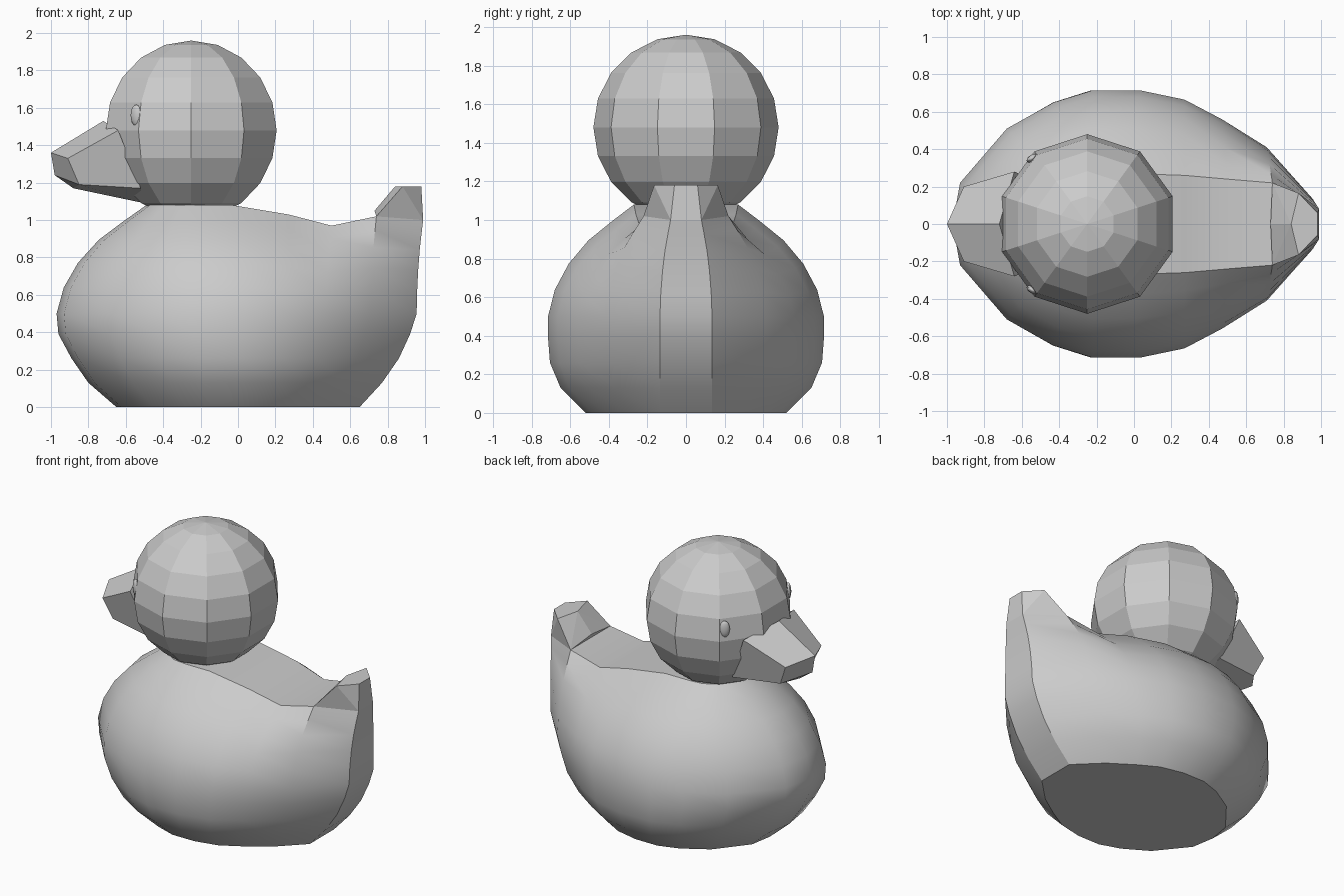
import bpy, bmesh, math
from mathutils import Matrix

if "Cube" in bpy.data.objects:
    bpy.data.objects.remove(bpy.data.objects["Cube"])


def finish(bm, name, smooth=None):
    bmesh.ops.remove_doubles(bm, verts=bm.verts[:], dist=1e-5)
    bmesh.ops.recalc_face_normals(bm, faces=bm.faces[:])
    mesh = bpy.data.meshes.new(name)
    bm.to_mesh(mesh)
    bm.free()
    obj = bpy.data.objects.new(name, mesh)
    bpy.context.collection.objects.link(obj)
    if smooth:
        bpy.ops.object.select_all(action='DESELECT')
        obj.select_set(True)
        bpy.context.view_layer.objects.active = obj
        bpy.ops.object.shade_smooth_by_angle(angle=math.radians(smooth))
    return obj


def mirrored(half):
    """Close a half outline across y = 0."""
    return list(half) + [(x, -y, z) for x, y, z in reversed(half) if y > 1e-6]


def bridge(bm, a, b):
    n = len(a)
    for i in range(n):
        j = (i + 1) % n
        bm.faces.new((a[i], a[j], b[j], b[i]))


# Body: stacked outlines, then blended up to the neck and back rim
plan = [(-.97, 0), (-.93, .22), (-.68, .51), (-.43, .65), (-.22, .715),
        (.03, .715), (.27, .665), (.47, .56), (.71, .41), (.955, .135)]
rim = [(-.49, 0, 1.08), (-.47, .12, 1.08), (-.40, .21, 1.08), (-.31, .26, 1.08),
       (-.21, .27, 1.08), (-.03, .27, 1.08), (.27, .26, 1.03), (.5, .24, .97),
       (.74, .22, 1.02), (.99, .08, 1.0)]
levels = [(0, -.65, .65, .52), (.13, -.80, .77, .65), (.26, -.89, .86, .705),
          (.39, -.96, .92, .715), (.5, -.97, .955, .715)]
halves = []
for z, x0, x1, w in levels:
    half = [(x0 + (x + .97) / 1.925 * (x1 - x0), y * w / .715, z) for x, y in plan]
    half[-1] = (x1, .135, z)
    halves.append(half)
for f, b in [(.24, .08), (.47, .24), (.68, .47), (.86, .76), (1, 1)]:
    halves.append([(x + (rx - x) * b, y + (ry - y) * b, .5 + (rz - .5) * f)
                   for (x, y), (rx, ry, rz) in zip(plan, rim)])

bm = bmesh.new()
rings = [[bm.verts.new(p) for p in mirrored(h)] for h in halves]
for a, b in zip(rings, rings[1:]):
    bridge(bm, a, b)
bm.faces.new(rings[0])
top = rings[-1]
bm.faces.new((top[0], top[1], top[-1]))
for i in range(1, 9):
    bm.faces.new((top[i], top[i + 1], top[-i - 1], top[-i]))
finish(bm, "body", 32)

# Upturned tail tip
bm = bmesh.new()
for p in mirrored([(.73, 0, 1.05), (.84, 0, 1.18)]) + mirrored(
        [(.74, .22, 1.02), (.88, .165, 1.18), (.98, .06, 1.18), (.99, .08, 1.0)]):
    bm.verts.new(p)
bmesh.ops.convex_hull(bm, input=bm.verts[:])
finish(bm, "tail_tip")

# Faceted head
bm = bmesh.new()
bmesh.ops.create_uvsphere(bm, u_segments=10, v_segments=10, radius=.48,
                          matrix=Matrix.Translation((-.25, 0, 1.48)))
finish(bm, "head")

# Beak
base = [(-.72, 0, 1.53), (-.64, .28, 1.48), (-.52, .23, 1.17), (-.5, 0, 1.09)]
tip = [(-1, 0, 1.36), (-.91, .2, 1.33), (-.85, .17, 1.19), (-.98, 0, 1.24)]
bm = bmesh.new()
a, b = ([bm.verts.new(p) for p in mirrored(h[:-1]) ] for h in (base, tip))
low_a, low_b = bm.verts.new(base[-1]), bm.verts.new(tip[-1])
a.insert(3, low_a)
b.insert(3, low_b)
bridge(bm, a, b)
bm.faces.new(a)
for i, j in ((1, 2), (-1, -2)):
    bm.faces.new((b[0], b[i], b[j], b[3]))
# flat chin under the tip
mid = bm.verts.new((-.88, 0, 1.17))
for k in (2, 4):
    bm.faces.new((b[k], b[3], mid))
    bm.faces.new((b[k], mid, low_a, a[k]))
for f in [f for f in bm.faces if low_a in f.verts and low_b in f.verts]:
    bm.faces.remove(f)
finish(bm, "beak")

# Eyes
for side, name in ((-1, "eye_right"), (1, "eye_left")):
    bm = bmesh.new()
    turn = Matrix.Rotation(side * math.radians(36), 4, 'Z')
    bmesh.ops.create_uvsphere(
        bm, u_segments=12, v_segments=8, radius=1,
        matrix=Matrix.Translation((-.545, side * .352, 1.56)) @ turn
        @ Matrix.Diagonal((.034, .018, .057, 1)))
    finish(bm, name, 40)
